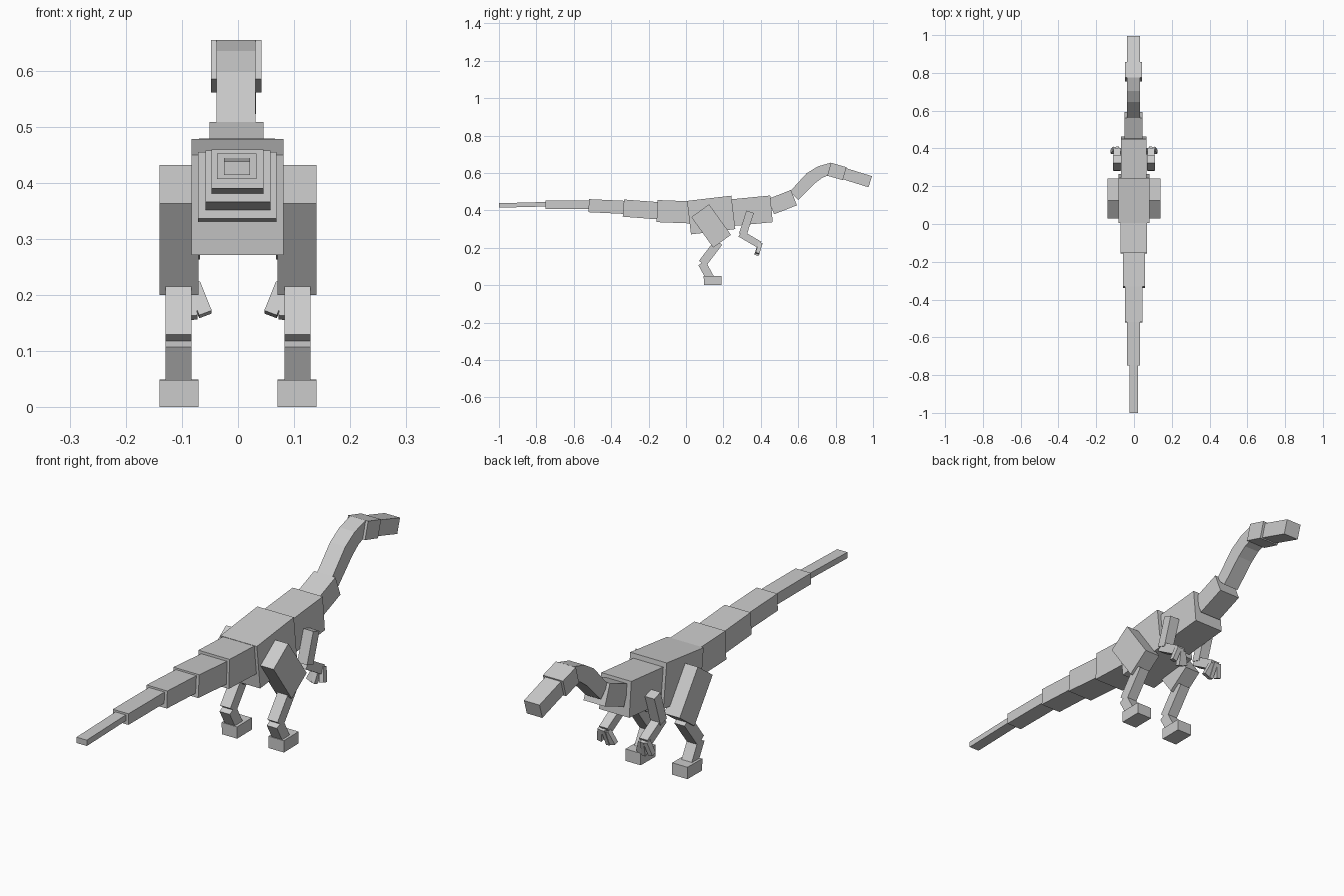
import bpy, bmesh
from mathutils import Vector, Matrix

if "Cube" in bpy.data.objects:
    bpy.data.objects.remove(bpy.data.objects["Cube"])


def finish(name, bm, mirror=False):
    bmesh.ops.recalc_face_normals(bm, faces=bm.faces)
    me = bpy.data.meshes.new(name)
    bm.to_mesh(me)
    bm.free()
    ob = bpy.data.objects.new(name, me)
    bpy.context.collection.objects.link(ob)
    if mirror:
        ob.modifiers.new("Mirror", "MIRROR").use_mirror_merge = False
    return ob


def beam(name, a, b, width, height, mirror=False):
    """Box running from point a to point b, width along x."""
    a, b = Vector(a), Vector(b)
    d = (b - a).normalized()
    x = Vector((1, 0, 0))
    x = (x - d * d.x).normalized()
    z = x.cross(d)
    rot = Matrix((x, d, z)).transposed().to_4x4()
    size = Matrix.Diagonal((width, (b - a).length, height, 1))
    bm = bmesh.new()
    bmesh.ops.create_cube(bm, size=1, matrix=Matrix.Translation((a + b) / 2) @ rot @ size)
    return finish(name, bm, mirror)


# Trunk, tail and head: name, start (y, z), end (y, z), width, height, x centre
spine = [
    ("tail_tip", (-1.0, .426), (-.74, .433), .046, .024, -.002),
    ("tail_4", (-.75, .430), (-.515, .430), .070, .045, -.002),
    ("tail_3", (-.52, .425), (-.33, .416), .093, .070, -.001),
    ("tail_2", (-.335, .412), (-.15, .398), .116, .092, 0),
    ("tail_1", (-.155, .396), (.03, .389), .140, .118, -.001),
    ("hips", (.016, .361), (.253, .389), .164, .180, -.001),
    ("chest", (.24, .387), (.457, .408), .135, .143, -.002),
    ("neck_base", (.455, .420), (.577, .468), .096, .088, -.003),
    ("head", (.765, .620), (.848, .596), .090, .072, -.003),
    ("snout", (.843, .597), (.985, .553), .070, .062, -.003),
]
for name, a, b, w, h, x in spine:
    beam(name, (x, *a), (x, *b), w, h)

# Curved neck, swept from a short upper and lower profile
upper = [(.555, .500), (.645, .598), (.705, .635), (.775, .655)]
lower = [(.600, .455), (.690, .545), (.730, .575), (.765, .588)]
bm = bmesh.new()
rings = []
for (uy, uz), (ly, lz) in zip(upper, lower):
    rings.append([bm.verts.new(p) for p in (
        (-.038, uy, uz), (.031, uy, uz), (.031, ly, lz), (-.038, ly, lz))])
for r, s in zip(rings, rings[1:]):
    for i in range(4):
        j = (i + 1) % 4
        bm.faces.new((r[i], r[j], s[j], s[i]))
bm.faces.new(rings[0])
bm.faces.new(rings[-1])
finish("neck", bm)

# Legs and arms, mirrored: name, start, end, width, thickness
limbs = [
    ("thigh", (.105, .076, .398), (.105, .193, .235), .070, .117),
    ("shin", (.106, .175, .230), (.106, .088, .116), .046, .047),
    ("ankle", (.106, .085, .118), (.106, .128, .040), .046, .044),
    ("foot", (.105, .095, .025), (.105, .190, .026), .069, .048),
    ("upper_arm", (.090, .343, .392), (.090, .303, .270), .044, .042),
    ("forearm", (.090, .290, .276), (.090, .393, .216), .038, .038),
    ("inner_finger", (.079, .393, .218), (.058, .378, .166), .024, .020),
    ("middle_finger", (.088, .398, .225), (.080, .376, .160), .016, .024),
    ("outer_finger", (.102, .398, .225), (.115, .382, .170), .020, .022),
]
for name, a, b, w, t in limbs:
    beam(name, a, b, w, t, mirror=True)
